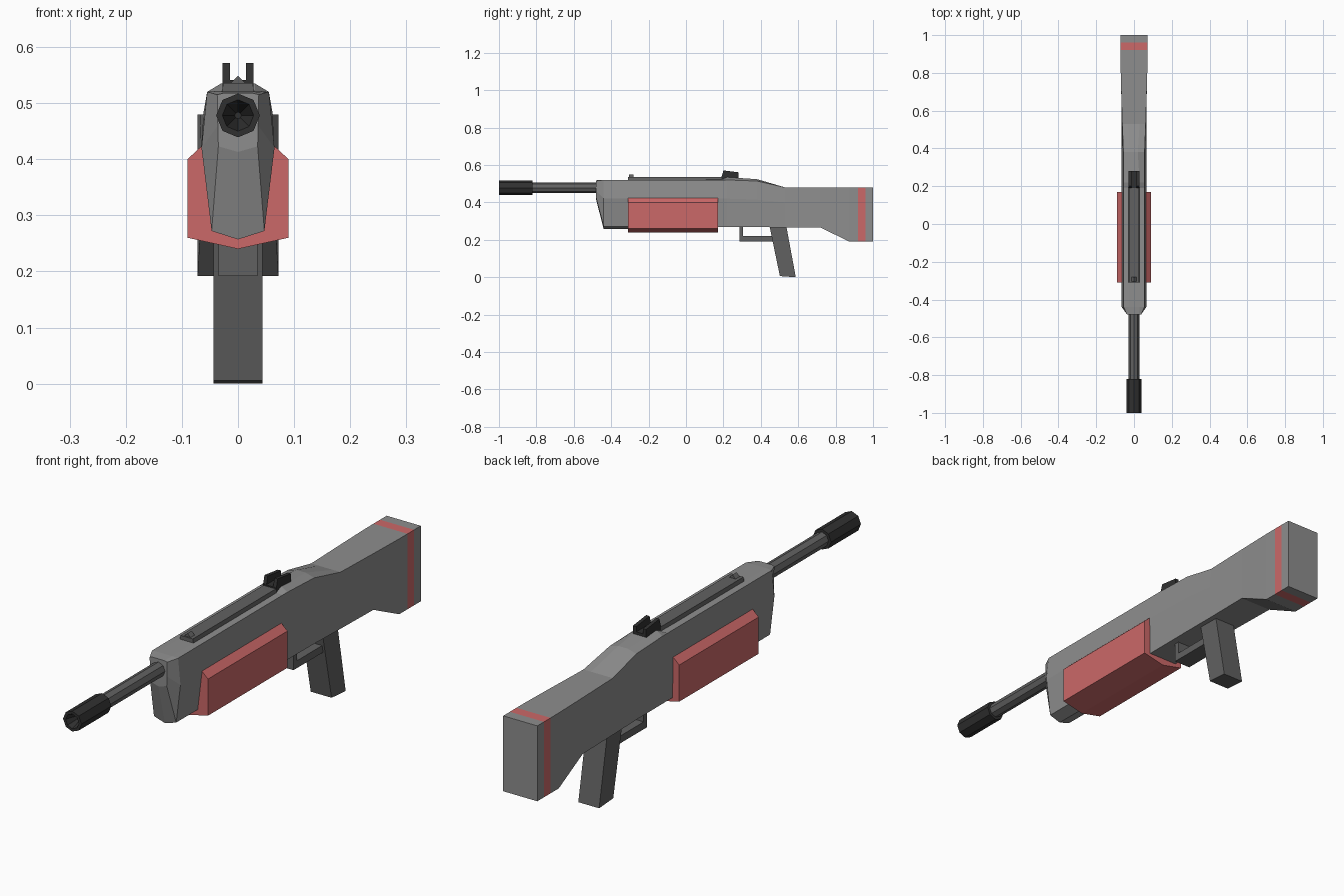
import bpy, bmesh, math

if "Cube" in bpy.data.objects:
    bpy.data.objects.remove(bpy.data.objects["Cube"])


def material(name, r, g, b):
    m = bpy.data.materials.new(name)
    m.diffuse_color = (r, g, b, 1)
    m.use_nodes = True
    m.node_tree.nodes["Principled BSDF"].inputs["Base Color"].default_value = m.diffuse_color
    return m


GREY = material("body grey", 0.27, 0.27, 0.27)
RED = material("muted red", 0.60, 0.14, 0.14)
DARK = material("dark grey", 0.12, 0.12, 0.12)
BLACK = material("near black", 0.03, 0.03, 0.03)


def mesh_object(name, bm, *mats):
    bmesh.ops.recalc_face_normals(bm, faces=bm.faces[:])
    me = bpy.data.meshes.new(name)
    bm.to_mesh(me)
    bm.free()
    for m in mats:
        me.materials.append(m)
    ob = bpy.data.objects.new(name, me)
    bpy.context.collection.objects.link(ob)
    return ob


def loft(bm, rings, caps=(True, True)):
    """Skin a list of closed point rings."""
    vs = [[bm.verts.new(p) for p in r] for r in rings]
    n = len(vs[0])
    for a, b in zip(vs, vs[1:]):
        for i in range(n):
            j = (i + 1) % n
            bm.faces.new((a[i], a[j], b[j], b[i]))
    for use, ring in zip(caps, (vs[0], vs[-1])):
        if use:
            bm.faces.new(ring)
    return vs


def side_plate(name, profile, x0, x1, mat):
    """Extrude a (y, z) side profile across x."""
    bm = bmesh.new()
    loft(bm, [[(x, y, z) for y, z in profile] for x in (x0, x1)])
    return mesh_object(name, bm, mat)


def long_part(name, section, y0, y1, mat):
    """Extrude an (x, z) section along y."""
    bm = bmesh.new()
    loft(bm, [[(x, y, z) for x, z in section] for y in (y0, y1)])
    return mesh_object(name, bm, mat)


# Body and stock: y, top plane (x, z), top edge (x, z), waist (x, z), bottom edge (x, z), keel z
sections = [
    (-0.48, .025, .518, .037, .515, .036, .460, .035, .423, .413),
    (-0.44, .030, .521, .055, .520, .065, .420, .047, .272, .257),
    (-0.25, .030, .521, .055, .520, .065, .420, .047, .272, .257),
    (0.10, .030, .521, .055, .520, .065, .420, .062, .268, .268),
    (0.19, .030, .522, .055, .520, .065, .420, .062, .268, .268),
    (0.22, .030, .535, .055, .520, .065, .420, .062, .268, .268),
    (0.38, .020, .524, .056, .514, .065, .415, .063, .268, .268),
    (0.53, .030, .480, .062, .480, .065, .400, .065, .266, .266),
    (0.72, .030, .480, .068, .480, .068, .400, .068, .265, .265),
    (0.87, .030, .480, .072, .480, .072, .400, .072, .192, .192),
]
sections += [(y,) + sections[-1][1:] for y in (0.92, 0.96, 1.0)]
rings = []
for y, tx, tz, ex, ez, mx, mz, bx, bz, kz in sections:
    half = [(tx, tz), (ex, ez), (mx, mz), (bx, bz)]
    ring = half + [(0, kz)] + [(-x, z) for x, z in reversed(half)]
    rings.append([(x, y, z) for x, z in ring])
bm = bmesh.new()
loft(bm, rings)
for f in bm.faces:  # painted band round the butt
    f.material_index = int(0.92 < f.calc_center_median().y < 0.96)
mesh_object("body_and_stock", bm, GREY, RED)

# Red handguard
half = [(.060, .428), (.09, .40), (.09, .26)]
long_part("handguard", half + [(0, .24)] + [(-x, z) for x, z in reversed(half)],
          -0.31, 0.17, RED)


# Octagonal barrel and hollow muzzle
def octagon(r, y):
    return [(r * math.cos(k * math.pi / 4), y, .478 + r * math.sin(k * math.pi / 4))
            for k in range(8)]


bm = bmesh.new()
loft(bm, [octagon(.028, -0.84), octagon(.028, -0.45)])
mesh_object("barrel", bm, DARK)
bm = bmesh.new()
loft(bm, [octagon(.028, -0.82), octagon(.039, -0.82), octagon(.039, -1.0),
          octagon(.028, -1.0), octagon(.006, -0.93)])
mesh_object("muzzle", bm, BLACK)

# Sighting rib and front sight
long_part("top_rib", [(-.03, .515), (-.026, .536), (.026, .536), (.03, .515)],
          -0.31, 0.20, DARK)
long_part("front_sight", [(-.016, .533), (0, .549), (.016, .533)],
          -0.305, -0.28, DARK)

# Rear sight: base and two posts
side_plate("rear_sight_base", [(.19, .525), (.19, .541), (.28, .541), (.28, .525)],
           -.028, .028, BLACK)
for side, name in ((-1, "left"), (1, "right")):
    side_plate("rear_sight_post_" + name,
               [(.19, .535), (.20, .571), (.28, .561), (.28, .535)],
               side * .014, side * .028, BLACK)

# Trigger guard and pistol grip
side_plate("trigger_guard",
           [(.285, .275), (.285, .192), (.48, .192), (.48, .22), (.305, .22), (.305, .275)],
           -.035, .035, DARK)
side_plate("pistol_grip", [(.445, .28), (.535, .28), (.587, 0), (.502, .006)],
           -.044, .044, DARK)
